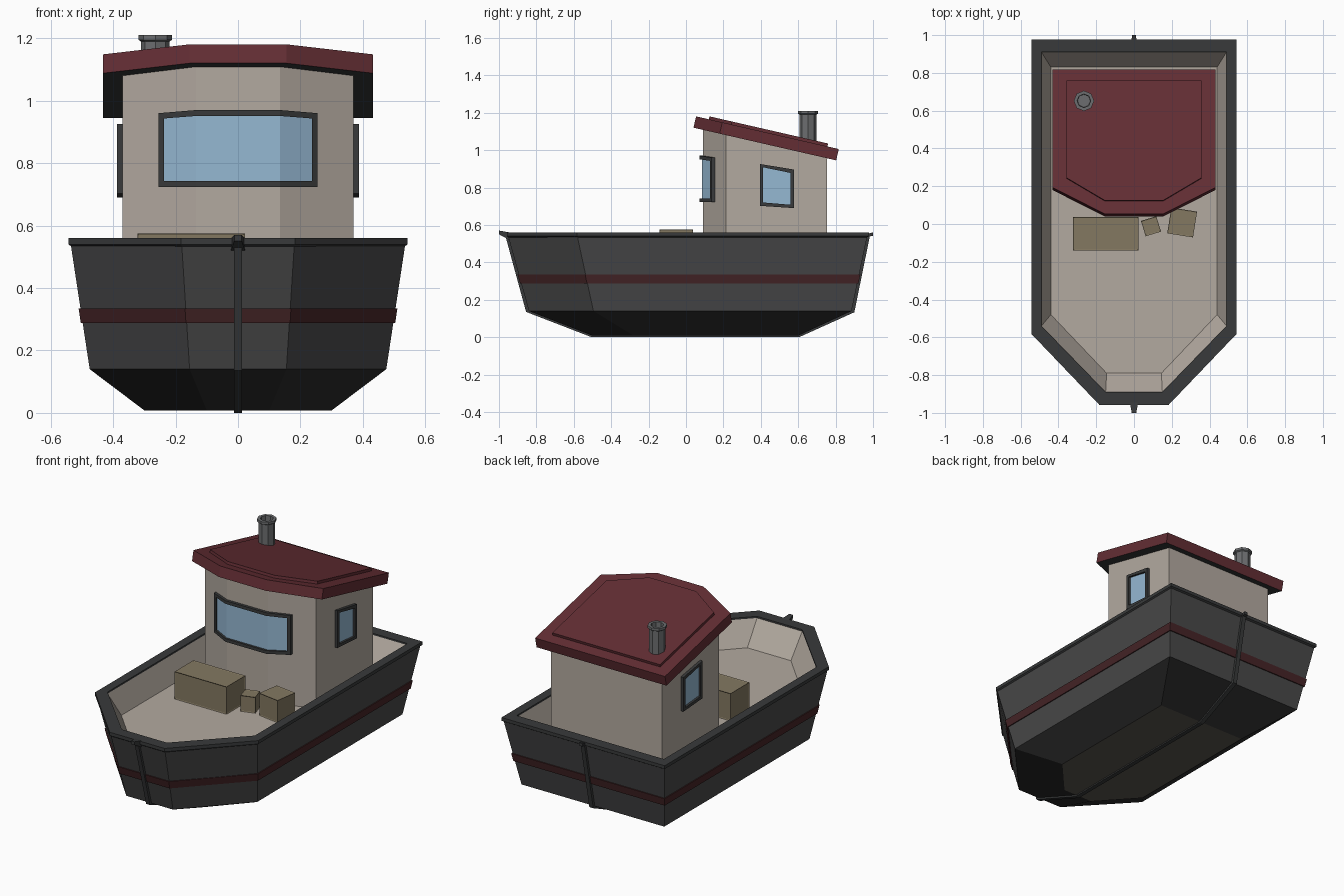
import bpy, bmesh, math
from mathutils import Vector, Matrix

if "Cube" in bpy.data.objects:
    bpy.data.objects.remove(bpy.data.objects["Cube"])

COLORS = {
    "hull": (.065, .065, .066), "lower": (.028, .028, .028), "bottom": (.1, .09, .075),
    "trim": (.04, .042, .043), "cream": (.45, .40, .35), "red": (.125, .027, .034),
    "stripe": (.06, .018, .02), "glass": (.3, .48, .65), "crate": (.23, .19, .12),
    "metal": (.15, .155, .16)}
MATS = {}
for key, c in COLORS.items():
    MATS[key] = bpy.data.materials.new(key)
    MATS[key].diffuse_color = (*c, 1)


def finish(name, bm, mats, recalc=True):
    if recalc:
        bmesh.ops.recalc_face_normals(bm, faces=bm.faces)
    me = bpy.data.meshes.new(name)
    bm.to_mesh(me)
    bm.free()
    for m in mats:
        me.materials.append(MATS[m])
    ob = bpy.data.objects.new(name, me)
    bpy.context.collection.objects.link(ob)
    return ob


def loft(name, loops, bands, ring=False):
    """Skin closed loops; bands = material per band (caps first and last unless ring)."""
    bm = bmesh.new()
    mats = list(dict.fromkeys(bands))
    vs = [[bm.verts.new(p) for p in l] for l in loops]
    n = len(loops[0])
    faces = []
    if not ring:
        faces.append((bm.faces.new(vs[0]), bands[0]))
        faces.append((bm.faces.new(vs[-1]), bands[-1]))
    off = 0 if ring else 1
    for k in range(len(loops) if ring else len(loops) - 1):
        a, b = vs[k], vs[(k + 1) % len(loops)]
        for i in range(n):
            j = (i + 1) % n
            faces.append((bm.faces.new((a[i], a[j], b[j], b[i])), bands[k + off]))
    for f, m in faces:
        f.material_index = mats.index(m)
    return finish(name, bm, mats)


def outline(p, z):
    """Boat-shaped plan: bow half width, bow y, half width, shoulder y, stern y."""
    bw, by, w, sy, ty = p
    return [(-bw, by, z), (bw, by, z), (w, sy, z), (w, ty, z), (-w, ty, z), (-w, sy, z)]


# hull with sunken deck
KEEL = (.10, -.50, .30, -.28, .60)
CHINE = (.155, -.84, .475, -.495, .885)
TOP = (.18, -.95, .535, -.58, .968)
INNER = (.15, -.89, .49, -.54, .91)
FLOOR = (.145, -.79, .44, -.48, .83)
loft("hull", [outline(KEEL, .008), outline(CHINE, .14), outline(TOP, .535),
              outline(INNER, .55), outline(FLOOR, .41)],
     ["bottom", "lower", "hull", "trim", "cream", "cream"])

# gunwale rim
rim = (.183, -.958, .543, -.582, .978)
under = (.178, -.945, .53, -.575, .962)
loft("gunwale", [outline(under, .53), outline(rim, .54), outline(rim, .56),
                 outline(INNER, .56), outline(INNER, .53)], ["trim"] * 5, ring=True)


# painted stripe around the hull
def level(z, d):
    t = (z - .14) / .395
    p = [a + (b - a) * t for a, b in zip(CHINE, TOP)]
    return outline((p[0] + d * .4, p[1] - d, p[2] + d, p[3] - d * .4, p[4] + d), z)


loft("hull_stripe", [level(.288, -.01), level(.288, .006), level(.335, .006),
                     level(.335, -.01)], ["stripe"] * 4, ring=True)

# keel strip from stem to stern post
path = [(-.968, .55), (-.855, .135), (-.505, 0), (.605, 0), (.9, .133), (.985, .55)]
back = [(-.93, .55), (-.82, .15), (-.49, .03), (.59, .03), (.86, .15), (.95, .55)]
prof = path + back[::-1]
bm = bmesh.new()
a, b = [[bm.verts.new((x, y, z)) for y, z in prof] for x in (-.013, .013)]
n = len(prof)
for i in range(n):
    j = (i + 1) % n
    bm.faces.new((a[i], a[j], b[j], b[i]))
for i in range(len(path) - 1):
    for s in (a, b):
        bm.faces.new((s[i], s[i + 1], s[n - 2 - i], s[n - 1 - i]))
finish("keel_strip", bm, ["trim"])

# stem head and stern post cap
for name, y0, y1, w0, w1, z0 in (("stem_head", -.945, -1.0, .022, .012, .52),
                                 ("stern_post_cap", .96, 1.0, .013, .011, .535)):
    zt = .57 if y0 < 0 else .56
    loft(name, [[(-w0, y0, z0), (w0, y0, z0), (w0, y0, zt - .01), (-w0, y0, zt - .01)],
                [(-w1, y1, z0 + .03), (w1, y1, z0 + .03), (w1, y1, zt), (-w1, y1, zt)]
                if y0 < 0 else
                [(-w1, y1, .542), (w1, y1, .542), (w1, y1, zt), (-w1, y1, zt)]],
         ["trim"] * 3)

# cabin walls, cut to the roof slope
SLOPE = -.229
CABIN = (.135, .09, .37, .215, .755)


def on_roof(p, h):
    """Outline on the roof plane, moved h along the roof normal."""
    nrm = Vector((0, -SLOPE, 1)).normalized()
    return [Vector((x, y, 1.12 + SLOPE * (y - .04))) + nrm * h
            for x, y, _ in outline(p, 0)]


low = outline(CABIN, .405)
high = [(x, y, 1.125 + SLOPE * (y - .04)) for x, y, _ in low]
loft("cabin", [low, high], ["cream"] * 3)

# roof slab and raised panel
roof = (.155, .04, .432, .18, .803)
loft("roof", [on_roof(roof, 0), on_roof(roof, .062)], ["trim", "red", "red"])
panel = (.155, .108, .358, .228, .742)
loft("roof_panel", [on_roof(panel, .05), on_roof(panel, .078)], ["red"] * 3)


# windows: raised frame plus recessed pane
def window(name, outer, inner, normal):
    d = Vector(normal) * .017
    outer, inner = [Vector(p) for p in outer], [Vector(p) for p in inner]
    sink = d * -.6
    loft(name + "_frame", [[p + sink for p in outer], [p + d for p in outer],
                           [p + d for p in inner], [p + sink for p in inner]],
         ["trim"] * 4, ring=True)
    bm = bmesh.new()
    vs = [bm.verts.new(p + d * .25) for p in inner]
    n = len(vs)
    for i in range(n // 2 - 1):
        bm.faces.new((vs[n - 1 - i], vs[n - 2 - i], vs[i + 1], vs[i]))
    finish(name + "_glass", bm, ["glass"], recalc=False)


def front_loop(w, zc, zs, zb):
    wall = lambda x: .09 + max(0, abs(x) - .135) * .125 / .235
    xs = (-w, -.135, .135, w)
    top = [(x, wall(x), zc if abs(x) < .14 else zs) for x in xs]
    return top + [(x, wall(x), zb) for x in xs[::-1]]


window("front_window", front_loop(.255, .97, .96, .723),
       front_loop(.237, .951, .943, .742), (0, -1, 0))

for side, s in (("right", 1), ("left", -1)):
    def side_loop(m):
        fr, bk = .395 + m, .577 - m
        pts = [(s * .37, fr, .926 - m), (s * .37, bk, .896 - m),
               (s * .37, bk, .69 + m), (s * .37, fr, .702 + m)]
        return pts if s > 0 else [pts[1], pts[0], pts[3], pts[2]]
    window(side + "_window", side_loop(0), side_loop(.018), (s, 0, 0))


# chimney with flared cap and open bore
def circle(r, z):
    return [(-.265 + r * math.cos(math.tau * i / 8), .652 + r * math.sin(math.tau * i / 8), z)
            for i in range(8)]


loft("chimney", [circle(r, z) for r, z in ((.046, 1.0), (.046, 1.19), (.054, 1.195),
                                           (.054, 1.21), (.036, 1.21), (.034, 1.15))],
     ["metal"] * 7)

# cargo crates with slightly sunk panels
for name, x, y, sx, sy, h, rot in (("long_crate", -.15, -.052, .345, .178, .166, 0),
                                   ("small_crate", .09, -.012, .085, .085, .097, 17),
                                   ("square_crate", .255, .008, .138, .138, .135, -9)):
    bm = bmesh.new()
    bmesh.ops.create_cube(bm, size=1)
    bmesh.ops.transform(bm, verts=bm.verts, matrix=Matrix.Translation((x, y, .409 + h / 2))
                        @ Matrix.Rotation(math.radians(rot), 4, "Z")
                        @ Matrix.Diagonal((sx, sy, h, 1)))
    bmesh.ops.inset_individual(bm, faces=bm.faces[:], thickness=.008, depth=-.003)
    finish(name, bm, ["crate"])

for m in bpy.data.materials:
    if m.users and not m.is_grease_pencil:
        m.use_nodes = True
        m.node_tree.nodes["Principled BSDF"].inputs["Base Color"].default_value = m.diffuse_color
